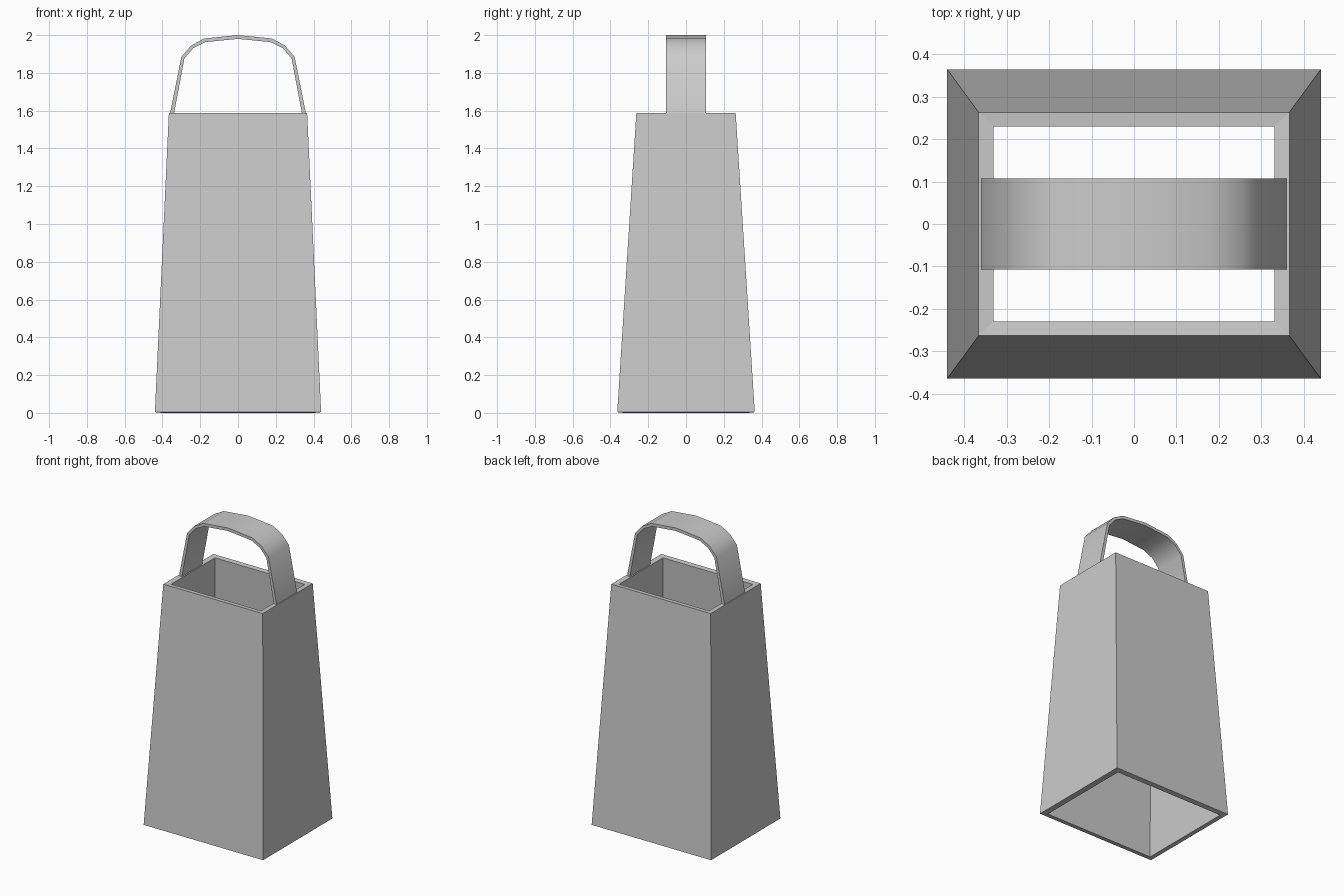
import bpy, bmesh, math

if "Cube" in bpy.data.objects:
    bpy.data.objects.remove(bpy.data.objects["Cube"])


def make_object(name, bm):
    bmesh.ops.recalc_face_normals(bm, faces=bm.faces)
    mesh = bpy.data.meshes.new(name)
    bm.to_mesh(mesh)
    bm.free()
    obj = bpy.data.objects.new(name, mesh)
    bpy.context.collection.objects.link(obj)
    return obj


def add_ring(bm, hx, hy, z):
    return [bm.verts.new((sx * hx, sy * hy, z))
            for sx, sy in ((-1, -1), (1, -1), (1, 1), (-1, 1))]


# Tapered open shell: outer bottom, outer top, inner top, inner bottom
bm = bmesh.new()
rings = [add_ring(bm, *r) for r in (
    (0.44, 0.364, 0.004), (0.366, 0.263, 1.587),
    (0.331, 0.23, 1.584), (0.405, 0.331, 0.0))]
for k in range(4):
    a, b = rings[k], rings[(k + 1) % 4]
    for i in range(4):
        j = (i + 1) % 4
        bm.faces.new((a[i], a[j], b[j], b[i]))
make_object("bell_body", bm)

# Handle strap: mirrored half profiles, extruded across y
outer_half = [(0.36, 1.583), (0.30, 1.885), (0.248, 1.945), (0.18, 1.982)]
inner_half = [(0.339, 1.583), (0.284, 1.876), (0.237, 1.931), (0.174, 1.963)]


def full_arch(half, top):
    return [(-x, z) for x, z in half] + [(0, top)] + half[::-1]


outer, inner = full_arch(outer_half, 2.0), full_arch(inner_half, 1.98)
bm = bmesh.new()
strips = [[bm.verts.new((x, y, z)) for x, z in path]
          for path, y in ((outer, -0.107), (outer, 0.107),
                          (inner, 0.107), (inner, -0.107))]
for k in range(4):
    a, b = strips[k], strips[(k + 1) % 4]
    for i in range(len(a) - 1):
        bm.faces.new((a[i], a[i + 1], b[i + 1], b[i]))
for i in (0, -1):
    bm.faces.new([s[i] for s in strips])
handle = make_object("handle", bm)
bpy.context.view_layer.objects.active = handle
handle.select_set(True)
bpy.ops.object.shade_smooth_by_angle(angle=math.radians(50))
